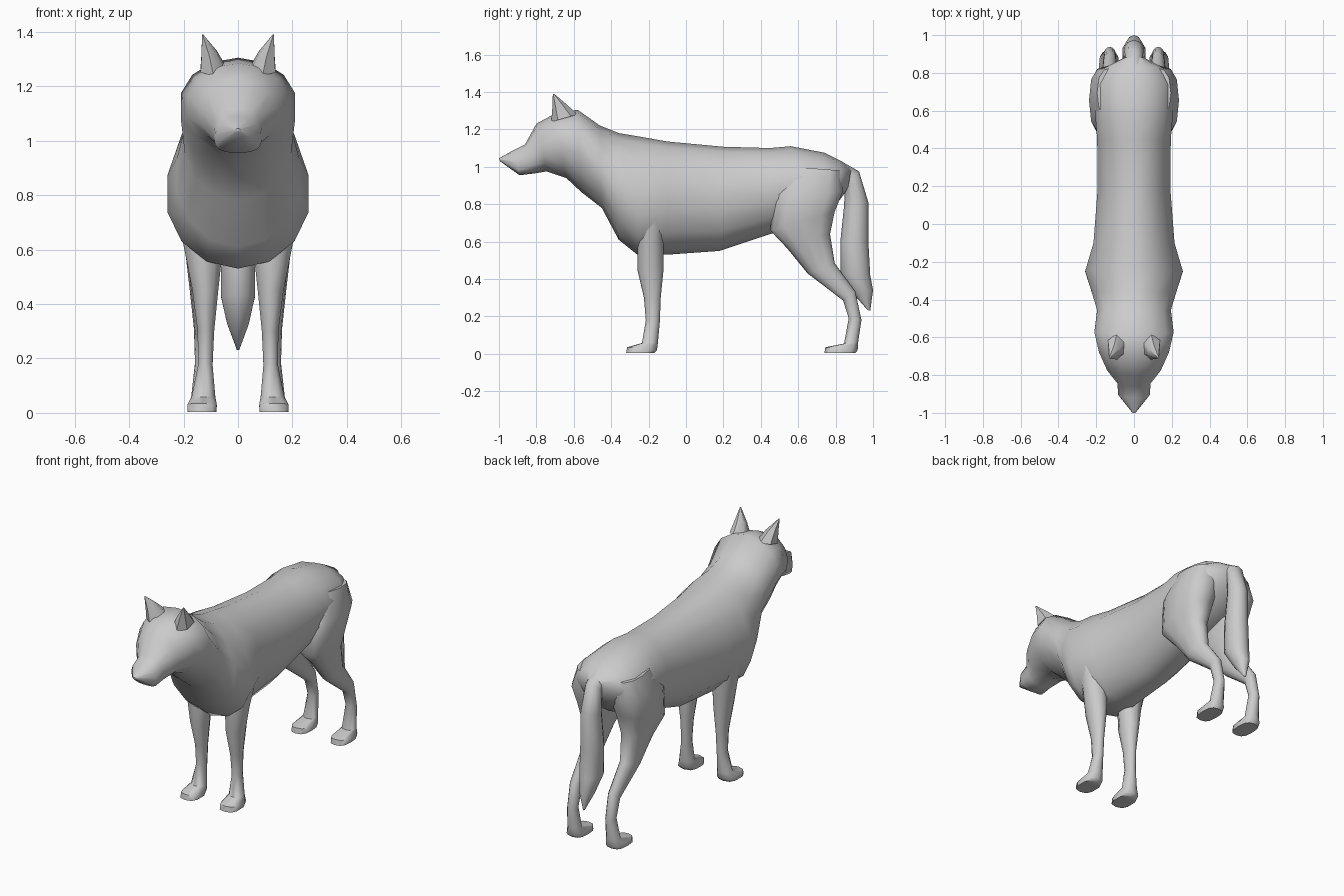
import bpy, bmesh
from math import sin, cos, pi, copysign


def loft(name, rings, n=12, mirror=False):
    """Skin rings of (y1, z1, y2, z2, half_width, x_centre, widest, power).
    The two side-view points are opposite ends of each ring."""
    bm = bmesh.new()
    loops = []
    for r in rings:
        y1, z1, y2, z2, w = r[:5]
        xc, m, p = (tuple(r[5:]) + (0, 0.5, 1.0)[len(r) - 5:])
        my, mz = y2 + (y1 - y2) * m, z2 + (z1 - z2) * m
        loop = []
        for i in range(n):
            a = 2 * pi * i / n
            c, s = cos(a), sin(a)
            c = copysign(abs(c) ** p, c)
            s = copysign(abs(s) ** p, s) if abs(s) > 1e-6 else 0
            ey, ez = (y1 - my, z1 - mz) if c > 0 else (my - y2, mz - z2)
            loop.append(bm.verts.new((xc + w * s, my + ey * c, mz + ez * c)))
        loops.append(loop)
    for a, b in zip(loops, loops[1:]):
        for i in range(n):
            j = (i + 1) % n
            bm.faces.new((a[i], a[j], b[j], b[i]))
    bm.faces.new(loops[0])
    bm.faces.new(loops[-1])
    bmesh.ops.recalc_face_normals(bm, faces=bm.faces)
    me = bpy.data.meshes.new(name)
    bm.to_mesh(me)
    bm.free()
    ob = bpy.data.objects.new(name, me)
    bpy.context.collection.objects.link(ob)
    if mirror:
        mod = ob.modifiers.new("Mirror", 'MIRROR')
        mod.use_mirror_merge = False
    bpy.ops.object.select_all(action='DESELECT')
    ob.select_set(True)
    bpy.context.view_layer.objects.active = ob
    bpy.ops.object.shade_smooth_by_angle(angle=0.9)
    return ob


# Muzzle, head, neck and trunk: top point, bottom point, half width
loft("body", [
    (-1.0, 1.045, -.995, 1.03, .01),
    (-.92, 1.09, -.89, .955, .085, 0, .3, .8),
    (-.86, 1.12, -.82, .963, .09, 0, .4, .8),
    (-.80, 1.23, -.745, .975, .145, 0, .45),
    (-.70, 1.285, -.64, .94, .19, 0, .55),
    (-.58, 1.305, -.56, .865, .215, 0, .62),
    (-.46, 1.22, -.45, .78, .20, 0, .5),
    (-.36, 1.18, -.36, .61, .23, 0, .45),
    (-.24, 1.16, -.26, .53, .265, 0, .42),
    (-.10, 1.135, -.10, .53, .22),
    (.20, 1.107, .18, .55, .197),
    (.45, 1.10, .45, .64, .20),
    (.56, 1.11, .58, .68, .21),
    (.74, 1.075, .74, .74, .21),
    (.83, 1.03, .82, .82, .16),
    (.885, .995, .865, .88, .06),
], n=14)

# Ears
loft("ears", [
    (-.72, 1.24, -.58, 1.28, .055, .09),
    (-.715, 1.31, -.64, 1.335, .033, .105),
    (-.712, 1.39, -.705, 1.39, .003, .13),
], n=6, mirror=True)

# Front legs: front point, back point, half width, x centre
loft("front_legs", [
    (-.32, .003, -.17, .003, .055, .132, .5, .7),
    (-.315, .035, -.155, .02, .056, .132, .5, .7),
    (-.235, .058, -.15, .06, .046, .127),
    (-.215, .18, -.14, .17, .028, .12),
    (-.225, .30, -.135, .30, .032, .118),
    (-.26, .45, -.12, .45, .05, .12),
    (-.26, .60, -.12, .62, .075, .127),
    (-.27, .76, -.10, .76, .09, .145),
], n=10, mirror=True)

# Hind legs with haunches
loft("hind_legs", [
    (.74, .003, .905, .003, .053, .132, .5, .7),
    (.745, .035, .918, .02, .054, .132, .5, .7),
    (.845, .055, .92, .06, .042, .13),
    (.87, .19, .938, .18, .03, .128),
    (.84, .285, .905, .335, .034, .128),
    (.65, .43, .795, .485, .048, .13),
    (.54, .565, .77, .64, .065, .13, .5, .85),
    (.45, .66, .795, .76, .095, .13, .5, .75),
    (.47, .85, .84, .87, .108, .13, .5, .75),
    (.56, 1.0, .83, .98, .085, .11, .5, .8),
], n=12, mirror=True)

# Hanging tail
loft("tail", [
    (.80, .97, .83, 1.03, .05),
    (.85, .90, .925, .975, .05),
    (.845, .79, .975, .81, .057),
    (.825, .60, .975, .60, .065),
    (.825, .43, .985, .42, .065),
    (.895, .32, 1.0, .34, .042),
    (.97, .235, .985, .23, .005),
], n=10)
